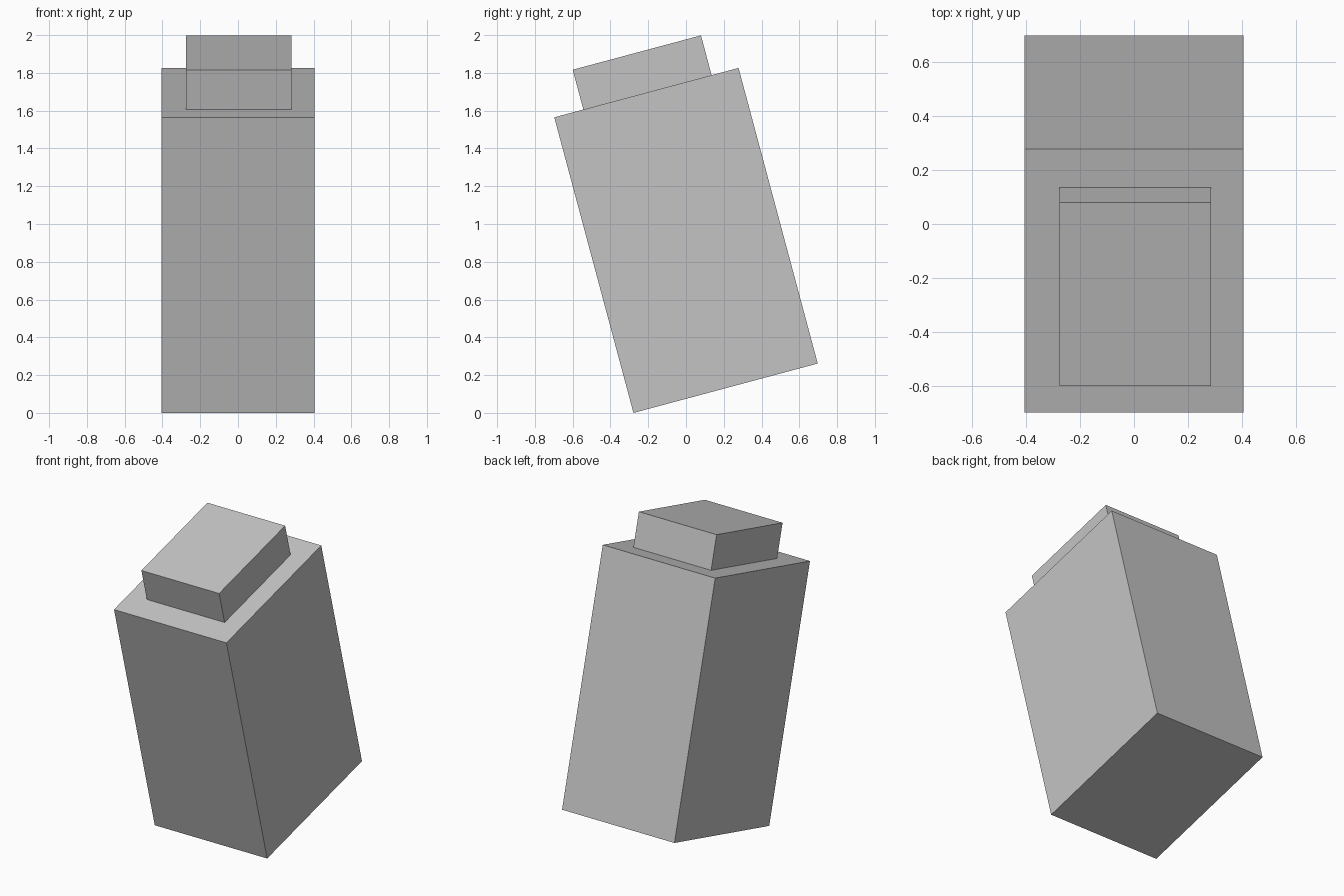
import bpy
from math import radians
from mathutils import Matrix, Vector

default_cube = bpy.data.objects.get("Cube")
if default_cube:
    bpy.data.objects.remove(default_cube, do_unlink=True)

# Single plain colour
GREY = (0.55, 0.55, 0.55, 1)
grey = bpy.data.materials.new("plain grey")
grey.use_nodes = True
grey.diffuse_color = GREY
grey.node_tree.nodes["Principled BSDF"].inputs["Base Color"].default_value = GREY

# The whole model leans forward about its body centre
LEAN = Matrix.Translation((0, 0, 0.913)) @ Matrix.Rotation(radians(15), 4, "X")
BODY = Vector((0.81, 1.01, 1.62))
CAP = Vector((0.56, 0.703, 0.218))


def leaning_block(name, size, centre):
    bpy.ops.mesh.primitive_cube_add(size=1)
    block = bpy.context.object
    block.name = name
    block.data.transform(LEAN @ Matrix.Translation(centre) @ Matrix.Diagonal((*size, 1)))
    block.data.materials.append(grey)
    return block


# Main body, and the smaller cap resting on its top face
leaning_block("body", BODY, (0, 0, 0))
leaning_block("cap", CAP, (0.004, 0.006, (BODY.z + CAP.z) / 2))
